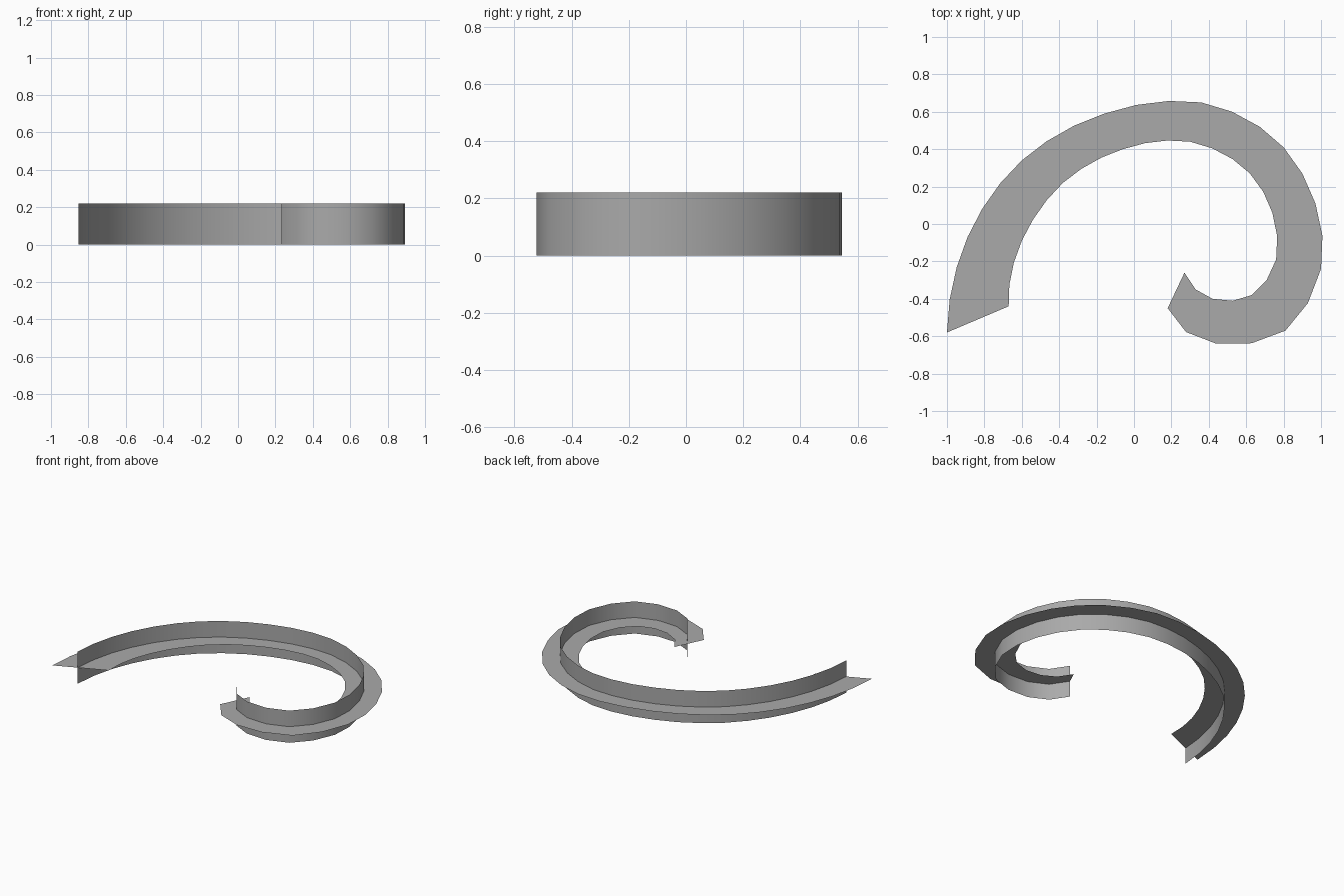
import bpy
import bmesh
from mathutils import Vector

default_cube = bpy.data.objects.get("Cube")
if default_cube:
    bpy.data.objects.remove(default_cube, do_unlink=True)

HEIGHT = 0.22
STEPS = 25

# Plan of the spiral: step number -> outer edge, inner edge, wall position across the band
PLAN = {
    0: (-1.0, -.58, -.67, -.44, .55),
    3: (-.89, -.07, -.6, -.09, .51),
    6: (-.6, .34, -.38, .22, .49),
    9: (-.16, .59, -.06, .4, .48),
    12: (.36, .65, .3, .44, .47),
    15: (.8, .41, .62, .27, .5),
    17: (.97, .11, .74, .06, .52),
    19: (1.0, -.24, .76, -.19, .52),
    21: (.81, -.57, .63, -.38, .5),
    23: (.44, -.64, .42, -.4, .48),
    25: (.18, -.45, .27, -.26, .43),
}
KNOTS = sorted(PLAN)


def sample_plan(step):
    """Smoothly interpolate the plan through the four nearest knots."""
    before = sum(knot <= step for knot in KNOTS) - 1
    first = max(0, min(before - 1, len(KNOTS) - 4))
    near = KNOTS[first:first + 4]
    result = [0.0] * 5
    for knot in near:
        weight = 1.0
        for other in near:
            if other != knot:
                weight *= (step - other) / (knot - other)
        result = [total + weight * value for total, value in zip(result, PLAN[knot])]
    return result


def make_strip(name, first_edge, second_edge, material, smooth):
    """Join two matching edges with a thin strip of quads."""
    bm = bmesh.new()
    first = [bm.verts.new(point) for point in first_edge]
    second = [bm.verts.new(point) for point in second_edge]
    for i in range(len(first) - 1):
        face = bm.faces.new((first[i], second[i], second[i + 1], first[i + 1]))
        face.smooth = smooth
    mesh = bpy.data.meshes.new(name)
    bm.to_mesh(mesh)
    bm.free()
    mesh.materials.append(material)
    strip = bpy.data.objects.new(name, mesh)
    bpy.context.collection.objects.link(strip)
    return strip


# Single plain grey
grey = bpy.data.materials.new("plain_grey")
grey.use_nodes = True
colour = (0.4, 0.4, 0.4, 1.0)
grey.diffuse_color = colour
grey.node_tree.nodes["Principled BSDF"].inputs["Base Color"].default_value = colour

# Edges of the band and the line the wall follows
outer, inner, wall = [], [], []
for step in range(STEPS + 1):
    ox, oy, ix, iy, share = sample_plan(step)
    outer.append(Vector((ox, oy, HEIGHT / 2)))
    inner.append(Vector((ix, iy, HEIGHT / 2)))
    wall.append(inner[-1].lerp(outer[-1], share))

# Flat horizontal band at mid height, facing up
make_strip("flat_band", outer, inner, grey, False)

# Upright wall crossing the band along its middle
half = Vector((0, 0, HEIGHT / 2))
make_strip("upright_wall", [p + half for p in wall], [p - half for p in wall], grey, True)
